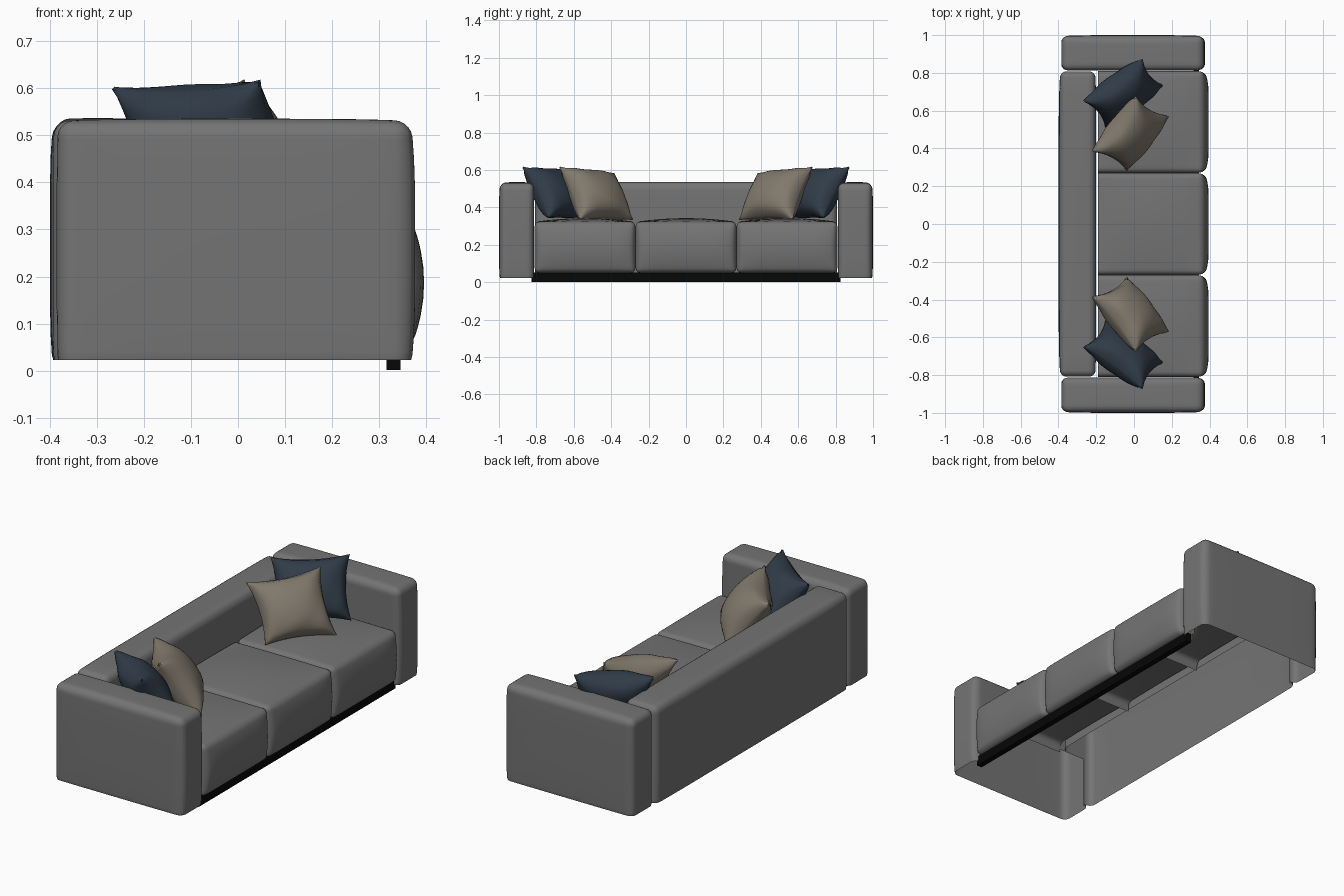
import bpy, bmesh, math
from mathutils import Vector

if "Cube" in bpy.data.objects:
    bpy.data.objects.remove(bpy.data.objects["Cube"])

GREY, NAVY, TAN, BLACK = (.175, .175, .175), (.03, .045, .065), (.22, .19, .15), (.002, .002, .002)


def finish(bm, name, color, angle=40):
    bmesh.ops.recalc_face_normals(bm, faces=bm.faces[:])
    me = bpy.data.meshes.new(name)
    bm.to_mesh(me)
    bm.free()
    ob = bpy.data.objects.new(name, me)
    bpy.context.collection.objects.link(ob)
    mat = bpy.data.materials.get(str(color)) or bpy.data.materials.new(str(color))
    mat.diffuse_color = (*color, 1)
    mat.use_nodes = True
    mat.node_tree.nodes["Principled BSDF"].inputs["Base Color"].default_value = mat.diffuse_color
    me.materials.append(mat)
    bpy.ops.object.select_all(action='DESELECT')
    ob.select_set(True)
    bpy.context.view_layer.objects.active = ob
    bpy.ops.object.shade_smooth_by_angle(angle=math.radians(angle))
    return ob


def soft_box(name, lo, hi, r, bulge, hidden, cuts=(), flat=2):
    """Rounded padded box; bulge maps (axis, side) to height; hidden faces are opened."""
    lo, hi = Vector(lo), Vector(hi)
    mid, half = (lo + hi) / 2, (hi - lo) / 2
    bm = bmesh.new()
    bmesh.ops.create_cube(bm, size=2)
    for v in bm.verts:
        v.co = mid + v.co * half
    bmesh.ops.bevel(bm, geom=bm.edges[:], offset=r, segments=5, profile=0.5, affect='EDGES')
    planes = [(a, mid[a] + half[a] * f) for a in range(3)
              for f in (-.85, -.7, -.5, -.25, 0, .25, .5, .7, .85)]
    for a, pos in planes + list(cuts):
        n = Vector((0, 0, 0))
        n[a] = 1
        co = mid.copy()
        co[a] = pos
        bmesh.ops.bisect_plane(bm, geom=bm.verts[:] + bm.edges[:] + bm.faces[:],
                               plane_co=co, plane_no=n, dist=1e-5)
    bmesh.ops.recalc_face_normals(bm, faces=bm.faces[:])
    outward = 1 if max(bm.faces, key=lambda f: f.calc_center_median().z).normal.z > 0 else -1
    dead = [f for f in bm.faces if hidden(f.normal * outward, f.calc_center_median())]
    bmesh.ops.delete(bm, geom=dead, context='FACES')
    for v in bm.verts:
        u = [(v.co[i] - mid[i]) / half[i] for i in range(3)]
        move = Vector((0, 0, 0))
        for (a, s), h in bulge.items():
            w = max(0, u[a] * s)
            for b in {0, 1, 2} - {a}:
                # Front and back faces stay nearly straight along the sofa
                w *= max(0, 1 - abs(u[b]) ** (8 if b == 1 and a == 0 else flat))
            move[a] += s * h * w
        v.co += move
    return finish(bm, name, GREY)


def pillow(name, corners, thick, color):
    """Square pillow through four corners, puffed to both sides."""
    A, B, D, C = [Vector(c) for c in corners]
    n = (B - C).cross(A - D).normalized()
    N = 20
    bm = bmesh.new()
    layers = []
    for side in (1, -1):
        grid = {}
        for i in range(N + 1):
            for j in range(N + 1):
                u, v = i / N * 2 - 1, j / N * 2 - 1
                pu = u * (1 - .12 * (1 - v * v) * u * u)
                pv = v * (1 - .12 * (1 - u * u) * v * v)
                s, t = (pu + 1) / 2, (pv + 1) / 2
                p = (A * (1 - s) + B * s) * (1 - t) + (C * (1 - s) + D * s) * t
                puff = max(0, (1 - u * u) * (1 - v * v)) ** .5
                fold = 1 + .06 * math.sin(7 * u + 4 * v) * (u * u + v * v)
                grid[i, j] = bm.verts.new(p + n * side * thick * (puff * fold + .06))
        for i in range(N):
            for j in range(N):
                bm.faces.new([grid[i, j], grid[i + 1, j], grid[i + 1, j + 1], grid[i, j + 1]])
        layers.append(grid)
    # Thin seam joining both halves
    rim = ([(i, 0) for i in range(N)] + [(N, j) for j in range(N)]
           + [(i, N) for i in range(N, 0, -1)] + [(0, j) for j in range(N, 0, -1)])
    f, b = layers
    for k, p in enumerate(rim):
        q = rim[(k + 1) % len(rim)]
        bm.faces.new([f[p], f[q], b[q], b[p]])
    return finish(bm, name, color, 60)


for s, side in ((1, "left"), (-1, "right")):
    # Arms, open underneath and behind the seat
    y0, y1 = sorted((s * .813, s * .995))
    soft_box(side + "_arm", (-.382, y0, 0), (.366, y1, .53), .033,
             {(0, 1): .010, (0, -1): .003, (2, 1): .005, (1, s): .005},
             lambda n, c, s=s: n.z < -.4 or (c.y * s < .85 and c.z < .29 and -.35 < c.x < .3),
             [(2, .29), (0, .3), (0, -.35)], 4)
    # Scatter pillows
    def m(*pts):
        return [(x, y * s, z) for x, y, z in pts]
    pillow(side + "_tan_pillow", m((-.22, .385, .58), (.01, .675, .615),
                                   (.18, .57, .335), (-.04, .285, .335)), .092, TAN)
    pillow(side + "_navy_pillow", m((-.265, .65, .60), (.045, .872, .615),
                                    (.15, .735, .345), (-.15, .51, .345)), .09, NAVY)

# Backrest, open below the seat level
soft_box("backrest", (-.39, -.808, 0), (-.205, .808, .53), .033,
         {(0, -1): .009, (0, 1): .005, (2, 1): .006},
         lambda n, c: n.z < -.4 or (c.z < .29 and (
             c.x > -.24 or (abs(c.y) > .77 and c.x > -.35))),
         [(2, .29), (0, -.35)], 6)

# Seat cushions
for k, name in enumerate(("right", "middle", "left")):
    y = (k - 1) * .54
    soft_box(name + "_seat", (-.22, y - .269, .05), (.367, y + .269, .323), .025,
             {(0, 1): .028, (2, 1): .02},
             lambda n, c, y=y: c.x < -.19 or (n.z < -.4 and c.x < .33) or (
                 c.x < .28 and c.z < .27),
             [(2, .27), (0, .28), (0, .33), (0, -.19)])

# Recessed plinth strip
bm = bmesh.new()
bmesh.ops.create_cube(bm, size=1)
for v in bm.verts:
    v.co = Vector((.33 + v.co.x * .03, v.co.y * 1.65, .027 + v.co.z * .05))
finish(bm, "plinth", BLACK)
